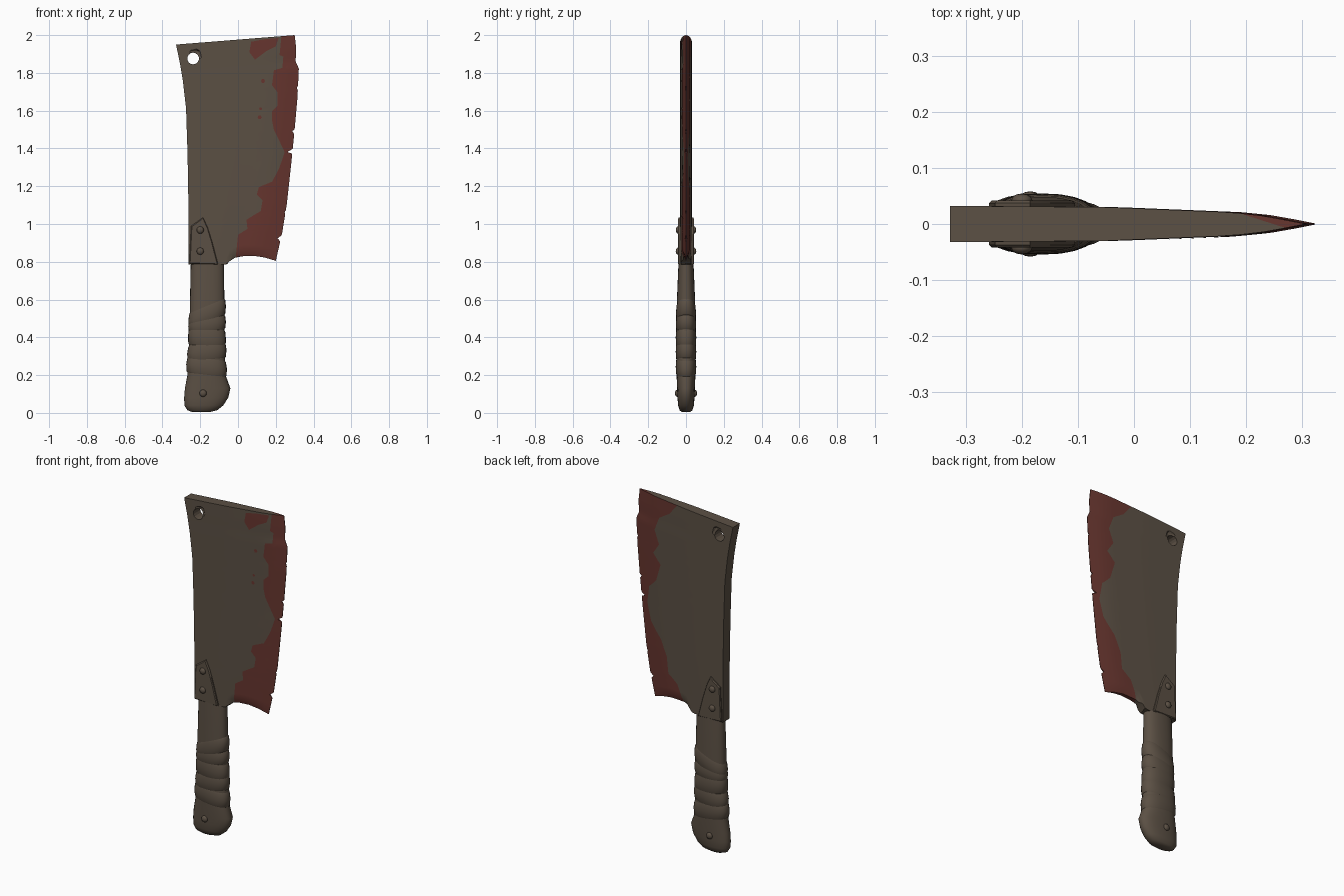
import bpy, bmesh, math

if "Cube" in bpy.data.objects:
    bpy.data.objects.remove(bpy.data.objects["Cube"])

def material(name, rgb):
    m = bpy.data.materials.new(name)
    m.diffuse_color = (*rgb, 1)
    m.use_nodes = True
    m.node_tree.nodes["Principled BSDF"].inputs["Base Color"].default_value = m.diffuse_color
    return m

STEEL = material("dull_brown_steel", (0.105, 0.080, 0.058))
BLOOD = material("dried_red", (0.135, 0.036, 0.028))

def interp(table, t):
    if t <= table[0][0]:
        return table[0][1]
    for (a, p), (b, q) in zip(table, table[1:]):
        if t <= b:
            return p + (q - p) * (t - a) / (b - a)
    return table[-1][1]

def finish(bm, name, mats, angle=35):
    bmesh.ops.recalc_face_normals(bm, faces=bm.faces)
    me = bpy.data.meshes.new(name)
    bm.to_mesh(me)
    bm.free()
    ob = bpy.data.objects.new(name, me)
    bpy.context.collection.objects.link(ob)
    for m in mats:
        me.materials.append(m)
    bpy.ops.object.select_all(action='DESELECT')
    ob.select_set(True)
    bpy.context.view_layer.objects.active = ob
    bpy.ops.object.shade_smooth_by_angle(angle=math.radians(angle))
    return ob

# ---- blade outline tables: spine and edge x by height, stain limits by height
SPINE = [(.8, -.262), (1.1, -.262), (1.4, -.267), (1.65, -.275), (1.8, -.292), (1.9, -.308), (2, -.328)]
EDGE = [(.8, .2), (.95, .234), (1.1, .258), (1.3, .28), (1.5, .3), (1.67, .315), (1.82, .322),
        (1.86, .305), (1.93, .308), (2, .3)]
NICKS = [(.92, .018), (1.06, .005), (1.38, .026), (1.49, .012), (1.72, .006)]
STAIN_F = [(.8, -.012), (.92, 0), (.95, .05), (1.0, .045), (1.05, .12), (1.11, .13), (1.14, .1), (1.18, .11),
           (1.22, .18), (1.3, .22), (1.38, .247), (1.45, .215), (1.5, .19), (1.55, .18), (1.6, .18), (1.63, .21),
           (1.7, .21), (1.74, .18), (1.82, .19), (1.83, .235), (1.89, .24), (1.9, .22), (2, .23)]
STAIN_B = [(.8, 0), (.9, .04), (.95, .1), (1.05, .11), (1.15, .15), (1.25, .22), (1.35, .245), (1.45, .23),
           (1.5, .18), (1.6, .15), (1.66, .2), (1.72, .16), (1.8, .19), (1.88, .16), (1.93, .09), (2, .04)]
BOTTOM = [(-.262, .785), (-.06, .785), (-.04, .81), (0, .828), (.08, .832), (.14, .823), (.2, .805)]
THICK = [(0, .0012), (.04, .009), (.08, .016), (.13, .021), (.35, .030), (.6, .032)]

rows = sorted({round(.8 + .03 * i, 3) for i in range(41)} |
              {t for tab in (EDGE, STAIN_F, STAIN_B) for t, _ in tab} |
              {round(n + d, 3) for n, _ in NICKS for d in (-.016, 0, .016)})
NA, NB = 14, 7
bm = bmesh.new()

def blade_side(sign, stain):
    grid = []
    for t in rows:
        l, r, b = interp(SPINE, t), interp(EDGE, t), interp(stain, t)
        end = r - sum(d for n, d in NICKS if abs(n - t) < .002)
        xs = [l + (b - l) * i / NA for i in range(NA)] + [b + (r - b) * i / NB for i in range(NB + 1)]
        line = []
        for i, x in enumerate(xs):
            x = min(x, end - .001 * (NA + NB - i))
            lo, hi = interp(BOTTOM, x), 1.95 + (x + .328) / .628 * .05
            h = interp(THICK, r - x)
            if t == rows[0] and x > -.03:      # ground heel
                h *= .5
            line.append(bm.verts.new((x, sign * h, lo + (t - .8) / 1.2 * (hi - lo))))
        grid.append(line)
    for j in range(len(rows) - 1):
        for i in range(NA + NB):
            f = bm.faces.new((grid[j][i], grid[j][i + 1], grid[j + 1][i + 1], grid[j + 1][i]))
            f.material_index = int(i >= NA)
    return grid

front, back = blade_side(-1, STAIN_F), blade_side(1, STAIN_B)
for j in range(len(rows) - 1):                 # spine and cutting edge
    for i, mat in ((0, 0), (-1, 1)):
        bm.faces.new((front[j][i], front[j + 1][i], back[j + 1][i], back[j][i])).material_index = mat
for i in range(NA + NB):                       # top and heel
    for j, mat in ((0, int(i >= NA)), (-1, int(i >= NA + NB - 3))):
        bm.faces.new((front[j][i], front[j][i + 1], back[j][i + 1], back[j][i])).material_index = mat
blade = finish(bm, "blade", [STEEL, BLOOD])

# ---- hanging hole with a chipped dent on both faces
def cut(target, cutter):
    mod = target.modifiers.new("cut", 'BOOLEAN')
    mod.operation, mod.solver, mod.object = 'DIFFERENCE', 'EXACT', cutter
    bpy.context.view_layer.objects.active = target
    bpy.ops.object.modifier_apply(modifier=mod.name)
    bpy.data.objects.remove(cutter)

bpy.ops.mesh.primitive_cylinder_add(vertices=14, radius=.031, depth=.2, location=(-.238, 0, 1.876),
                                    rotation=(math.pi / 2, 0, 0))
bpy.context.object.data.materials.append(STEEL)
cut(blade, bpy.context.object)
for s in (-1, 1):
    bpy.ops.mesh.primitive_ico_sphere_add(subdivisions=1, radius=.04, location=(-.224, s * .042, 1.898))
    bpy.context.object.scale = (1, .6, 1)
    bpy.context.object.data.materials.append(STEEL)
    cut(blade, bpy.context.object)

# ---- separate stain spots lying on the blade
def spot(name, pts, sign):
    bm = bmesh.new()
    cx, cz = (sum(p[k] for p in pts) / len(pts) for k in (0, 1))
    put = lambda x, z: bm.verts.new((x, sign * (interp(THICK, interp(EDGE, z) - x) + .0015), z))
    c = put(cx, cz)
    mid = [put((x + cx) / 2, (z + cz) / 2) for x, z in pts]
    out = [put(x, z) for x, z in pts]
    for i in range(len(pts)):
        k = (i + 1) % len(pts)
        bm.faces.new((c, mid[i], mid[k]))
        bm.faces.new((mid[i], out[i], out[k], mid[k]))
    ob = finish(bm, name, [BLOOD])
    if (ob.data.polygons[0].normal.y > 0) != (sign > 0):
        ob.data.flip_normals()

spot("stain_patch", [(.07, 1.965), (.14, 1.978), (.215, 1.985), (.2, 1.94), (.15, 1.915), (.09, 1.87), (.06, 1.91)], -1)
for k, (x, z, r) in enumerate([(.132, 1.757, .011), (.12, 1.61, .008), (.115, 1.565, .011)]):
    spot(f"stain_spot_{k}", [(x + r * math.cos(a), z + r * math.sin(a)) for a in (0, 1.05, 2.1, 3.14, 4.2, 5.2)], -1)

# ---- handle: lofted oval rings (height, left, right, half depth)
HANDLE = [(.004, -.24, -.15, .022), (.014, -.268, -.11, .034), (.04, -.284, -.078, .042), (.08, -.285, -.052, .045),
          (.13, -.281, -.040, .047), (.2, -.268, -.066, .05), (.4, -.256, -.072, .05), (.6, -.254, -.072, .048),
          (.79, -.250, -.075, .040)]

def loft(bm, rings, n=24):
    prev = None
    for k, (z, l, r, ry, scale, tilt) in enumerate(rings):
        loop = []
        for i in range(n):
            a = 2 * math.pi * i / n
            c, s = math.cos(a), math.sin(a)
            px = (r - l) / 2 * scale * math.copysign(abs(c) ** .85, c)
            py = ry * scale * math.copysign(abs(s) ** .85, s)
            loop.append(bm.verts.new(((l + r) / 2 + px, py, z + tilt * px)))
        if prev:
            for i in range(n):
                bm.faces.new((prev[i], prev[(i + 1) % n], loop[(i + 1) % n], loop[i]))
        if k in (0, len(rings) - 1):
            bm.faces.new(loop)
        prev = loop

bm = bmesh.new()
loft(bm, [(*h, 1, 0) for h in HANDLE])
finish(bm, "handle", [STEEL], 50)

# ---- cord wrap: tilted bands around the grip
bm = bmesh.new()
for z0, z1, tilt in [(.20, .29, -.12), (.28, .37, .1), (.35, .45, -.1), (.43, .51, .12), (.48, .57, .4)]:
    rings = []
    for z, scale in ((z0, .98), (z0 + .008, 1.05), ((z0 + z1) / 2, 1.09), (z1 - .012, 1.05), (z1, .98)):
        l, r, ry = (interp([(h[0], h[k]) for h in HANDLE], z) for k in (1, 2, 3))
        rings.append((z, l, r, ry, scale, tilt))
    loft(bm, rings)
finish(bm, "handle_wrap", [STEEL], 40)

# ---- riveted bolster plates on both faces
PLATE = [(-.258, .79), (-.105, .785), (-.135, .9), (-.16, .98), (-.185, 1.035), (-.248, .99)]
for s, side in ((-1, "front"), (1, "back")):
    bm = bmesh.new()
    inner = [bm.verts.new((x, s * .02, z)) for x, z in PLATE]
    rim = [bm.verts.new((x, s * .037, z)) for x, z in PLATE]
    top = [bm.verts.new((-.19 + (x + .19) * .93, s * .042, .89 + (z - .89) * .96)) for x, z in PLATE]
    for a, b in ((inner, rim), (rim, top)):
        for i in range(6):
            k = (i + 1) % 6
            bm.faces.new((a[i], a[k], b[k], b[i]))
    bm.faces.new(top)
    bm.faces.new(inner)
    finish(bm, "bolster_plate_" + side, [STEEL], 20)
    for n, (x, y, z) in enumerate([(-.2, .042, .968), (-.2, .042, .856), (-.185, .046, .104)]):
        bm = bmesh.new()
        bmesh.ops.create_uvsphere(bm, u_segments=12, v_segments=8, radius=.019)
        for v in bm.verts:
            v.co = (v.co.x + x, v.co.y * .65 + s * y, v.co.z + z)
        finish(bm, f"rivet_{side}_{n}", [STEEL], 60)
